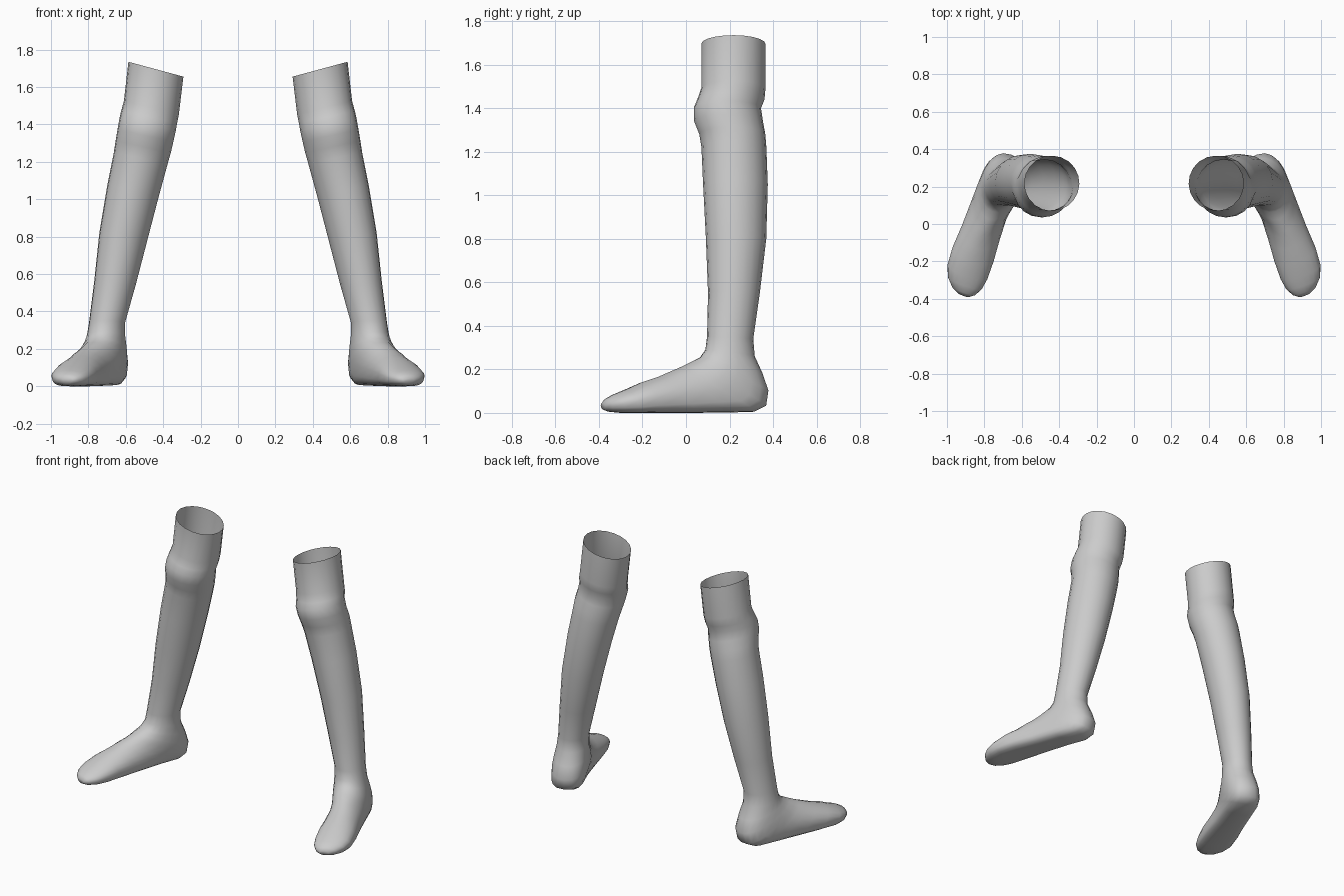
import bpy, bmesh
from math import sin, cos, pi, radians
from mathutils import Vector

SEG = 20
TURN = radians(19.5)                          # feet point outwards
FWD = Vector((sin(TURN), -cos(TURN), 0))
SIDE = Vector((cos(TURN), sin(TURN), 0))
ANKLE = Vector((0.725, 0.22, 0))
UP = Vector((0, 0, 1))

# Leg rings: z, centre x, front y, back y, half width, sideways tilt
LEG = [
    (1.695, 0.439, 0.070, 0.365, 0.147, 0.27),
    (1.490, 0.463, 0.070, 0.365, 0.147, 0.24),
    (1.440, 0.475, 0.052, 0.361, 0.149, 0.22),
    (1.400, 0.483, 0.035, 0.345, 0.150, 0.22),
    (1.340, 0.495, 0.035, 0.355, 0.148, 0.22),
    (1.280, 0.507, 0.060, 0.365, 0.147, 0.22),
    (1.220, 0.520, 0.070, 0.370, 0.143, 0.22),
    (1.050, 0.560, 0.077, 0.377, 0.137, 0.20),
    (0.800, 0.613, 0.090, 0.370, 0.127, 0.15),
    (0.550, 0.658, 0.100, 0.340, 0.110, 0.08),
]
# Foot rings fanning around the instep:
# top (forward, z), bottom (forward, z), half width, side shift, squareness
FOOT = [
    (0.115, 0.350, -0.100, 0.340, 0.095, -0.030, 1.0),
    (0.125, 0.290, -0.105, 0.260, 0.100, -0.025, 1.0),
    (0.155, 0.255, -0.140, 0.180, 0.107, -0.020, 0.9),
    (0.200, 0.235, -0.165, 0.100, 0.112, -0.015, 0.8),
    (0.235, 0.220, -0.150, 0.030, 0.112, -0.010, 0.7),
    (0.270, 0.205, -0.090, 0.004, 0.108, -0.005, 0.6),
    (0.310, 0.190, 0.040, 0.002, 0.105, 0.000, 0.6),
    (0.370, 0.165, 0.200, 0.000, 0.108, 0.000, 0.6),
    (0.450, 0.140, 0.360, 0.000, 0.116, 0.000, 0.6),
    (0.530, 0.105, 0.480, 0.000, 0.113, -0.003, 0.6),
    (0.580, 0.085, 0.550, 0.000, 0.096, -0.010, 0.7),
    (0.615, 0.065, 0.600, 0.005, 0.065, -0.018, 0.8),
    (0.632, 0.045, 0.626, 0.015, 0.030, -0.025, 1.0),
]


def power(v, e):
    return abs(v) ** e * (1 if v >= 0 else -1)


def ring(centre, axis, width, tilt=0.0, square=1.0):
    """Ellipse around centre; its back/lower half can be squared off."""
    pts = []
    for i in range(SEG):
        c, s = cos(2 * pi * i / SEG), sin(2 * pi * i / SEG)
        if c < 0:
            c, s = power(c, square), power(s, square)
        p = centre + axis * c + SIDE * (width * s)
        p.z = max(0.0, p.z + tilt * (p.x - centre.x))
        pts.append(p)
    return pts


rings = []
for z, x, yf, yb, w, tilt in LEG:
    rings.append(ring(Vector((x, (yf + yb) / 2, z)), FWD * ((yb - yf) / 2), w, tilt))
for p1, z1, p2, z2, w, q, e in FOOT:
    top = ANKLE + FWD * p1 + SIDE * q + UP * z1
    low = ANKLE + FWD * p2 + SIDE * q + UP * z2
    rings.append(ring((top + low) / 2, (top - low) / 2, w, 0.0, e))


def build_leg(name, sign):
    bm = bmesh.new()
    loops = [[bm.verts.new((p.x * sign, p.y, p.z)) for p in r] for r in rings]
    for a, b in zip(loops, loops[1:]):
        for i in range(SEG):
            j = (i + 1) % SEG
            bm.faces.new((a[i], a[j], b[j], b[i]))
    bm.faces.new(loops[-1])                   # toe tip; the thigh stays open
    bmesh.ops.recalc_face_normals(bm, faces=bm.faces)
    for f in bm.faces:
        f.smooth = True
    me = bpy.data.meshes.new(name)
    bm.to_mesh(me)
    bm.free()
    bpy.context.collection.objects.link(bpy.data.objects.new(name, me))


build_leg("left_leg", 1)
build_leg("right_leg", -1)
